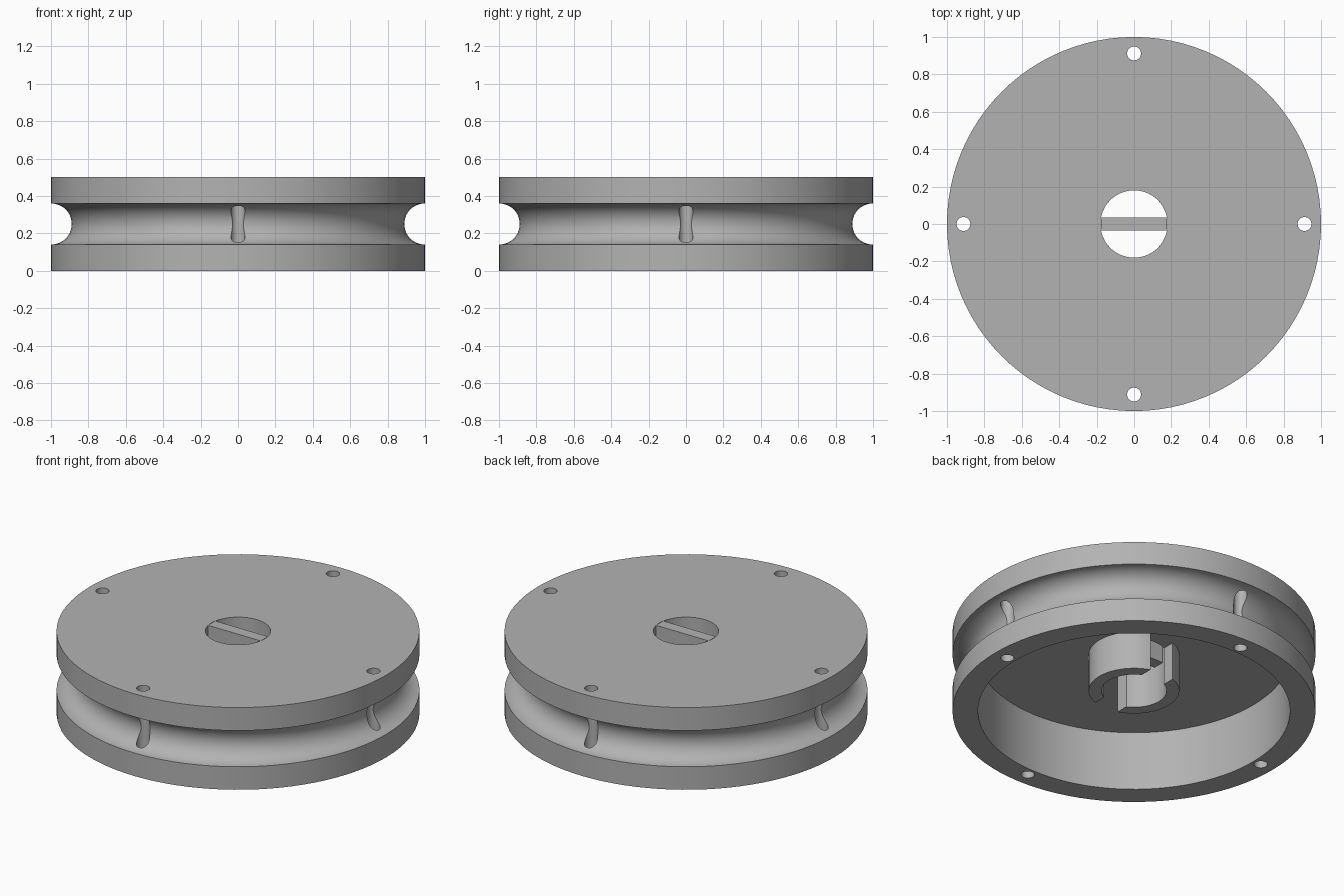
import bpy, bmesh, math
from mathutils import Matrix, Vector

cube = bpy.data.objects.get("Cube")
if cube:
    bpy.data.objects.remove(cube, do_unlink=True)

SEGMENTS = 96
HEIGHT, PLATE_UNDERSIDE = 0.5, 0.36
HUB_BOTTOM, HUB_INNER, HUB_OUTER, HUB_GAP = 0.13, 0.18, 0.25, 0.08
GROOVE = 0.11

grey = bpy.data.materials.new("plain grey")
grey.use_nodes = True
grey.diffuse_color = (0.45, 0.45, 0.45, 1)
grey.node_tree.nodes["Principled BSDF"].inputs["Base Color"].default_value = (0.45, 0.45, 0.45, 1)


def add_object(name, bm):
    bmesh.ops.recalc_face_normals(bm, faces=bm.faces)
    mesh = bpy.data.meshes.new(name)
    bm.to_mesh(mesh)
    bm.free()
    mesh.materials.append(grey)
    obj = bpy.data.objects.new(name, mesh)
    bpy.context.collection.objects.link(obj)
    return obj


def select_only(obj):
    bpy.ops.object.select_all(action='DESELECT')
    obj.select_set(True)
    bpy.context.view_layer.objects.active = obj


def smooth(obj):
    select_only(obj)
    bpy.ops.object.shade_smooth_by_angle(angle=math.radians(30))


def lathe(name, profile):
    """Revolve a closed (radius, height) outline around z."""
    bm = bmesh.new()
    verts = [bm.verts.new((r, 0, z)) for r, z in profile]
    edges = [bm.edges.new((a, b)) for a, b in zip(verts, verts[1:] + verts[:1])]
    bmesh.ops.spin(bm, geom=verts + edges, cent=(0, 0, 0), axis=(0, 0, 1),
                   angle=math.tau, steps=SEGMENTS, use_merge=True)
    bmesh.ops.remove_doubles(bm, verts=bm.verts, dist=1e-5)
    return add_object(name, bm)


def arc(radius, start, end, steps):
    return [(radius * math.cos(start + (end - start) * i / steps),
             radius * math.sin(start + (end - start) * i / steps)) for i in range(steps + 1)]


# Pulley body: top plate, rope groove and hollow underside
mid = HEIGHT / 2
groove = [(1 + x, mid + z) for x, z in arc(GROOVE, math.pi / 2, math.pi * 1.5, 24)]
body = lathe("pulley_body", [(HUB_INNER, HEIGHT), (1, HEIGHT)] + groove +
             [(1, 0), (0.86, 0), (0.86, PLATE_UNDERSIDE), (HUB_INNER, PLATE_UNDERSIDE)])

# Four rim holes drilled through the full height
bm = bmesh.new()
for i in range(4):
    spot = Matrix.Rotation(i * math.pi / 2, 4, 'Z') @ Matrix.Translation((0.912, 0, mid))
    bmesh.ops.create_cone(bm, cap_ends=True, segments=32, radius1=0.037, radius2=0.037,
                          depth=1, matrix=spot)
drill = add_object("rim_hole_cutter", bm)
drill.hide_render = True
cut = body.modifiers.new("rim holes", 'BOOLEAN')
cut.operation, cut.solver, cut.object = 'DIFFERENCE', 'EXACT', drill
select_only(body)
bpy.ops.object.modifier_apply(modifier=cut.name)
bpy.data.objects.remove(drill, do_unlink=True)
smooth(body)

# Crossbar dividing the centre opening
bm = bmesh.new()
size = Vector((0.354, 0.07, HEIGHT - PLATE_UNDERSIDE))
bmesh.ops.create_cube(bm, size=1, matrix=Matrix.Translation((0, 0, (HEIGHT + PLATE_UNDERSIDE) / 2))
                      @ Matrix.Diagonal(size.to_4d()))
add_object("crossbar", bm)

# Two facing hub jaws under the plate, separated by a straight gap
for name, side in (("left_hub_jaw", 1), ("right_hub_jaw", -1)):
    outer, inner = math.acos(HUB_GAP / HUB_OUTER), math.acos(HUB_GAP / HUB_INNER)
    outline = arc(HUB_OUTER, -outer, outer, 36) + arc(HUB_INNER, inner, -inner, 36)
    bm = bmesh.new()
    face = bm.faces.new([bm.verts.new((side * x, y, HUB_BOTTOM)) for x, y in outline])
    top = bmesh.ops.extrude_face_region(bm, geom=[face])["geom"]
    bmesh.ops.translate(bm, vec=(0, 0, PLATE_UNDERSIDE - HUB_BOTTOM),
                        verts=[v for v in top if isinstance(v, bmesh.types.BMVert)])
    smooth(add_object(name, bm))
